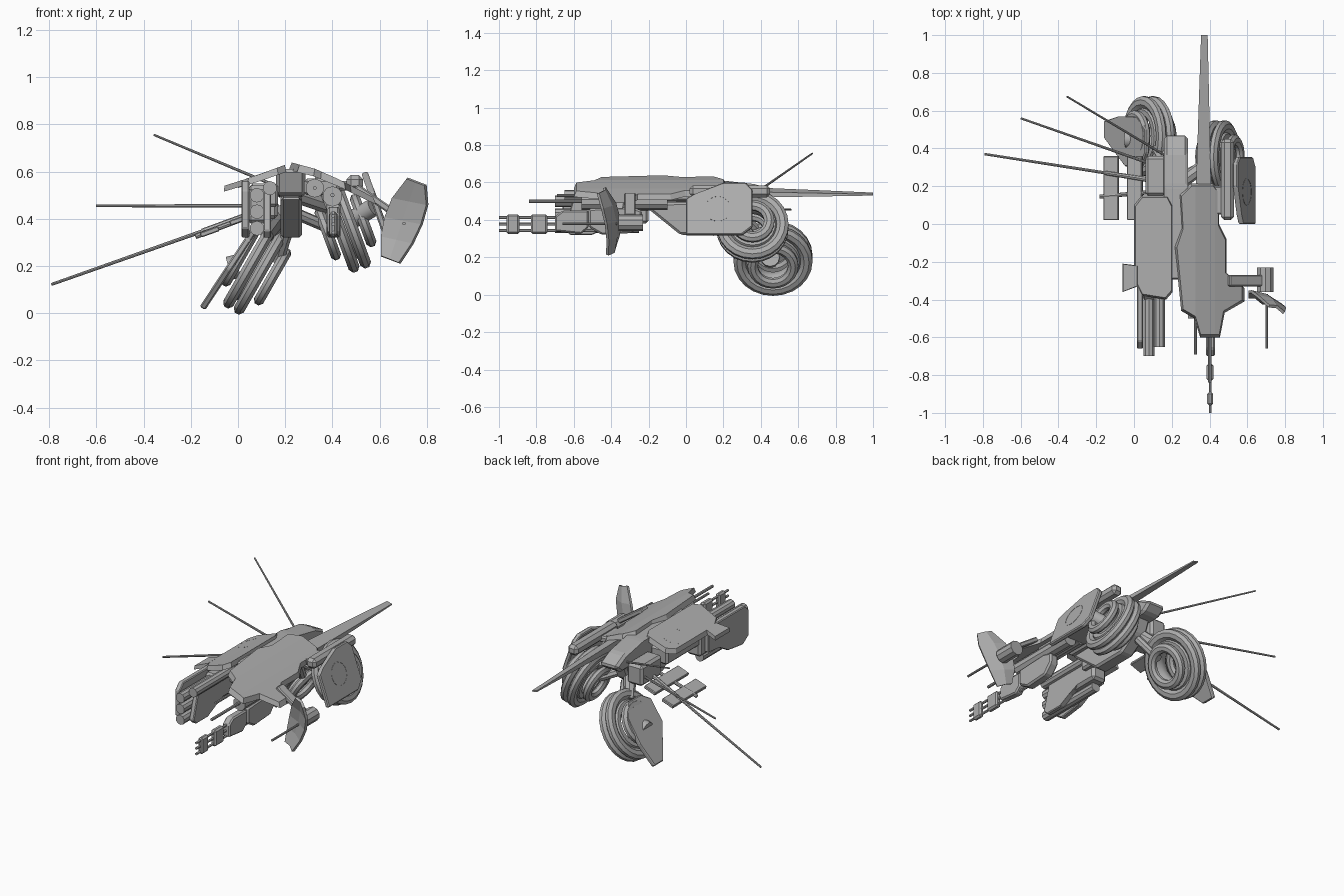
import bpy, bmesh, math
from mathutils import Vector as V

if "Cube" in bpy.data.objects:
    bpy.data.objects.remove(bpy.data.objects["Cube"])

mat = bpy.data.materials.new("plain_grey")
mat.diffuse_color = (0.42, 0.42, 0.42, 1)
mat.use_nodes = True
mat.node_tree.nodes["Principled BSDF"].inputs["Base Color"].default_value = mat.diffuse_color

def finish(name, bm, smooth=False):
    bmesh.ops.recalc_face_normals(bm, faces=bm.faces[:])
    me = bpy.data.meshes.new(name)
    bm.to_mesh(me)
    bm.free()
    me.materials.append(mat)
    if smooth:
        for p in me.polygons:
            p.use_smooth = True
        me.set_sharp_from_angle(angle=math.radians(35))
    ob = bpy.data.objects.new(name, me)
    bpy.context.collection.objects.link(ob)
    return ob

def prism(name, pts, o, u, v, t, bevel=0.0):
    """Flat outline in the u/v plane through o, t thick."""
    o, u, v = V(o), V(u).normalized(), V(v).normalized()
    w = u.cross(v) * (t / 2)
    bm = bmesh.new()
    a = [bm.verts.new(o + u * x + v * y - w) for x, y in pts]
    b = [bm.verts.new(o + u * x + v * y + w) for x, y in pts]
    bm.faces.new(a[::-1])
    bm.faces.new(b)
    n = len(pts)
    for i in range(n):
        j = (i + 1) % n
        bm.faces.new((a[i], a[j], b[j], b[i]))
    if bevel:
        bmesh.ops.bevel(bm, geom=bm.edges[:], offset=bevel, segments=1, affect='EDGES')
    return finish(name, bm)

def side_prism(name, pts, x0, x1, bevel=0.0):
    """Outline of (y, z) points spanning x0..x1."""
    return prism(name, pts, ((x0 + x1) / 2, 0, 0), (0, 1, 0), (0, 0, 1), x1 - x0, bevel)

def box(name, x0, x1, y0, y1, z0, z1, bevel=0.008):
    return side_prism(name, [(y0, z0), (y1, z0), (y1, z1), (y0, z1)], x0, x1, bevel)

def rod(name, a, b, r1, r2=None, n=8):
    a, b = V(a), V(b)
    d = b - a
    bm = bmesh.new()
    bmesh.ops.create_cone(bm, cap_ends=True, segments=n, radius1=r1,
                          radius2=r1 if r2 is None else r2, depth=d.length)
    m = d.to_track_quat('Z', 'Y').to_matrix().to_4x4()
    m.translation = (a + b) / 2
    bm.transform(m)
    return finish(name, bm, n > 8)

def ring(name, c, axis, R, hr, ha, n=24, k=8):
    """Ring with an oval section: hr radial, ha axial half size."""
    c, ax = V(c), V(axis).normalized()
    e1 = V((0, 1, 0))
    e2 = ax.cross(e1)
    bm = bmesh.new()
    g = []
    for i in range(n):
        t = 2 * math.pi * i / n
        d = e1 * math.cos(t) + e2 * math.sin(t)
        g.append([bm.verts.new(c + d * (R + hr * math.cos(2 * math.pi * (j + .5) / k))
                               + ax * ha * math.sin(2 * math.pi * (j + .5) / k)) for j in range(k)])
    for i in range(n):
        for j in range(k):
            i2, j2 = (i + 1) % n, (j + 1) % k
            bm.faces.new((g[i][j], g[i2][j], g[i2][j2], g[i][j2]))
    return finish(name, bm, True)

def roof(name, outline, prof, t, taper=0.93):
    """Armour plate seen from above; prof gives top height by x."""
    def zf(x):
        for (xa, za), (xb, zb) in zip(prof, prof[1:]):
            if x <= xb or (xb, zb) == prof[-1]:
                return za + (zb - za) * (x - xa) / (xb - xa)
    bm = bmesh.new()
    bm.faces.new([bm.verts.new((x, y, 0)) for x, y in outline])
    for x, _ in prof[1:-1]:
        bmesh.ops.bisect_plane(bm, geom=bm.verts[:] + bm.edges[:] + bm.faces[:],
                               plane_co=(x, 0, 0), plane_no=(1, 0, 0))
    ex = bmesh.ops.extrude_face_region(bm, geom=bm.faces[:])
    top = {e for e in ex['geom'] if isinstance(e, bmesh.types.BMVert)}
    cx = sum(p[0] for p in outline) / len(outline)
    cy = sum(p[1] for p in outline) / len(outline)
    for v in bm.verts:
        z = zf(v.co.x)
        if v in top:
            v.co.x = cx + (v.co.x - cx) * taper
            v.co.y = cy + (v.co.y - cy) * (taper + 1) / 2
        v.co.z = z if v in top else z - t
    return finish(name, bm)

# main right roof and left roof
roof("right_roof", [(.24, .16), (.30, .215), (.42, .215), (.45, .18), (.45, .0), (.49, -.08), (.49, -.26),
     (.585, -.34), (.585, -.41), (.48, -.47), (.455, -.6), (.35, -.6), (.32, -.5), (.25, -.46),
     (.215, -.12), (.25, -.02)], [(.2, .642), (.32, .612), (.43, .567), (.6, .485)], .032)
roof("left_roof", [(0, -.30), (.04, -.38), (.17, -.40), (.205, -.36), (.205, .1), (.18, .15), (.04, .15), (0, .1)],
     [(0, .56), (.1, .592), (.21, .63)], .03)
roof("left_roof_tab", [(-.06, -.36), (.02, -.33), (.02, -.22), (-.06, -.21)], [(-.06, .54), (.03, .567)], .025)
ring("roof_hatch_ring", (.09, .0, .586), (-.33, 0, .94), .075, .003, .004, 24, 4)

# rear blade
bm = bmesh.new()
fr = [(.325, .535), (.41, .515), (.41, .555), (.325, .585)]
bk = [(.355, .537), (.39, .53), (.39, .537), (.355, .546)]
a = [bm.verts.new((x, .1, z)) for x, z in fr]
b = [bm.verts.new((x, 1.0, z)) for x, z in bk]
bm.faces.new(a)
bm.faces.new(b)
for i in range(4):
    bm.faces.new((a[i], a[(i + 1) % 4], b[(i + 1) % 4], b[i]))
finish("rear_blade", bm)

# central hull
side_prism("hull_upper", [(-.26, .5), (.42, .49), (.48, .54), (.38, .59), (.2, .61), (-.3, .61)], .16, .285, .015)
side_prism("hull_lower", [(-.24, .49), (-.03, .32), (.2, .32), (.32, .4), (.36, .5)], .18, .27, .012)
box("hull_left_side", .06, .17, .15, .36, .40, .53, .015)
box("hull_left_bay", .05, .17, -.28, .12, .45, .55, .012)
box("hull_right_bay", .28, .43, -.36, .12, .50, .57, .012)

# wheels made of two large and two small rings
def wheel(name, c, axis, R):
    c, ax = V(c), V(axis).normalized()
    for s in (-1, 1):
        ring(name + "_large_ring", c + ax * s * .026, ax, R - .033, .034, .026)
        ring(name + "_small_ring", c + ax * s * .08, ax, R - .105, .03, .024)
    ring(name + "_rim", c, ax, R - .085, .035, .05)

wheel("left_wheel", (.077, .465, .195), (.87, 0, -.5), .213)
wheel("right_wheel", (.455, .355, .365), (.94, 0, .35), .195)
rod("left_wheel_strut", (.2, .28, .43), (.12, .4, .32), .04, .03)
rod("left_wheel_fork", (.22, .3, .38), (.17, .42, .22), .025)
rod("right_wheel_strut", (.25, .22, .5), (.40, .33, .45), .035)
rod("right_wheel_fork", (.25, .25, .42), (.39, .32, .36), .025)

# wheel shields
prism("left_shield", [(-.13, .15), (-.06, .2), (.07, .2), (.135, .12), (.135, -.05), (.11, -.2), (.02, -.2),
      (-.13, .0)], (-.04, .435, .188), (0, 1, 0), (.55, 0, .83), .028, .006)
prism("right_shield", [(0, .06), (.05, .085), (.2, .15), (.32, .15), (.355, .11), (.355, -.1), (.30, -.145), (0, -.145)],
      (.585, 0, .455), (0, 1, 0), (-.33, 0, .94), .028, .006)
ring("right_shield_ring", (.595, .17, .46), (.94, 0, .33), .07, .003, .006, 24, 4)
rod("left_shield_mount", (.0, .45, .2), (-.04, .45, .19), .05, n=12)
rod("right_shield_mount", (.49, .3, .40), (.575, .25, .45), .04, n=12)

# side flaps and booms
for n, x, z in (("outer", -.12, .345), ("inner", .005, .395)):
    prism("left_flap_" + n, [(-.042, .02), (.042, .02), (.042, .36), (-.042, .36)], (x, 0, z),
          (.94, 0, .34), (0, 1, 0), .022, .004)
rod("left_flap_link", (-.18, .145, .325), (.1, .17, .43), .011)
box("right_boom", .46, .53, .02, .45, .52, .585, .018)
box("right_boom_mount", .40, .48, .05, .2, .52, .56)

# long antennae
for p, q, r in (((.17, .36, .535), (-.355, .675, .755), .007), ((.17, .29, .455), (-.6, .56, .455), .008),
                ((.14, .225, .45), (-.79, .37, .122), .009)):
    rod("antenna", p, q, r, r * .7)
rod("antenna_sleeve", (.14, .225, .45), (-.15, .27, .348), .015, .011)

# left gun pack
for z in (.36, .43, .50):
    rod("left_gun_barrel", (.08, -.7, z), (.08, -.25, z), .031, n=10)
rod("left_gun_upper_barrel", (.135, -.65, .53), (.135, -.25, .53), .03, n=10)
side_prism("left_gun_plate", [(-.66, .36), (-.6, .32), (-.45, .34), (-.36, .4), (-.25, .4), (-.25, .56),
           (-.62, .56), (-.66, .52)], .015, .048, .005)
side_prism("left_gun_inner_plate", [(-.65, .35), (-.62, .32), (-.5, .32), (-.42, .37), (-.32, .4), (-.3, .52), (-.6, .52)],
           .108, .14, .005)
box("left_gun_housing", .04, .14, -.4, -.2, .38, .54, .015)

# right gun: slim boxes joined by three thin barrels
for z in (.342, .377, .412):
    rod("right_gun_barrel", (.403, -1, z), (.403, -.45, z), .008, n=6)
for y0, y1, z0, z1, w in ((-.96, -.89, .325, .43, .016), (-.83, -.74, .325, .43, .018)):
    box("right_gun_collar", .403 - w, .403 + w, y0, y1, z0, z1, .01)
side_prism("right_gun_receiver", [(-.70, .34), (-.56, .325), (-.52, .36), (-.52, .45), (-.66, .45), (-.70, .42)],
           .38, .43, .008)
side_prism("right_gun_body", [(-.52, .36), (-.45, .32), (-.29, .33), (-.235, .39), (-.235, .45), (-.3, .47), (-.52, .46)],
           .375, .435, .01)
rod("right_upper_tube", (.40, -.56, .495), (.40, -.1, .495), .043, n=10)
rod("right_upper_rod", (.40, -.84, .5), (.40, -.5, .5), .009)
rod("right_inner_tube", (.325, -.5, .53), (.325, -.1, .53), .04, n=10)
rod("right_inner_rod", (.325, -.69, .53), (.325, -.48, .53), .008)
box("right_gun_hanger", .385, .425, -.4, -.28, .44, .5)

# curved dish on an arm
bm = bmesh.new()
g = []
for u, w in ((-1, .5), (-.5, .85), (0, 1), (.5, .95), (1, .5)):
    g.append([bm.verts.new((.7 + .055 * u + .078 * w * s, -.378 - .035 * u * u - .025 * u - .035 * w * s - .015 * s * s,
                            .392 + .165 * u - .015 * s)) for s in (-1, 0, 1)])
for i in range(4):
    for j in range(2):
        bm.faces.new((g[i][j], g[i][j + 1], g[i + 1][j + 1], g[i + 1][j]))
dish = finish("dish", bm)
sol = dish.modifiers.new("thickness", 'SOLIDIFY')
sol.thickness = .016
sol.offset = 0
rod("dish_rod", (.703, -.66, .38), (.703, -.37, .38), .007)
rod("dish_motor", (.695, -.36, .385), (.695, -.23, .385), .045, n=10)
prism("dish_arm", [(0, -.03), (.21, -.03), (.21, .03), (0, .03)], (.5, -.30, .535), (.8, 0, -.55), (0, 1, 0), .03, .006)
